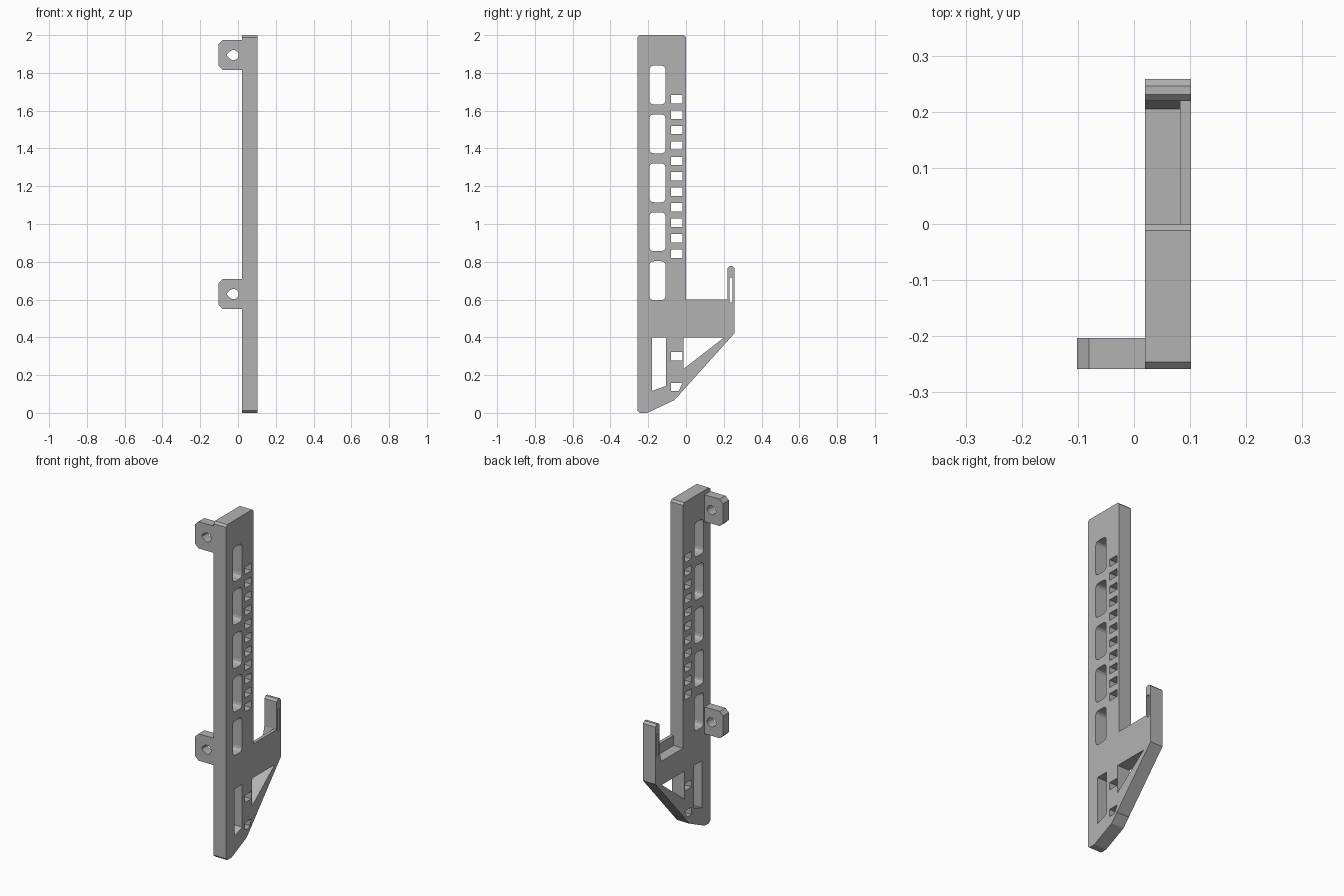
import bpy, bmesh, math
from mathutils import Matrix, Vector

cube = bpy.data.objects.get("Cube")
if cube:
    bpy.data.objects.remove(cube)

grey = bpy.data.materials.new("plain grey")
grey.use_nodes = True
grey.diffuse_color = (0.45, 0.45, 0.45, 1)
grey.node_tree.nodes["Principled BSDF"].inputs["Base Color"].default_value = (0.45, 0.45, 0.45, 1)

# Sketch planes: columns say where sketch x, sketch y and depth point
SIDE = Matrix(((0, 0, 1, 0), (1, 0, 0, 0), (0, 1, 0, 0), (0, 0, 0, 1)))
FRONT = Matrix(((1, 0, 0, 0), (0, 0, -1, 0), (0, 1, 0, 0), (0, 0, 0, 1)))


def rect(x0, x1, y0, y1):
    return [(x0, y0), (x1, y0), (x1, y1), (x0, y1)]


def rounded(points, radius, steps=3):
    """Replace each corner by a short arc."""
    out = []
    for i, p in enumerate(points):
        p = Vector(p)
        a = p + (Vector(points[i - 1]) - p).normalized() * radius
        b = p + (Vector(points[(i + 1) % len(points)]) - p).normalized() * radius
        for k in range(steps + 1):
            t = k / steps
            out.append(a * (1 - t) ** 2 + p * 2 * t * (1 - t) + b * t * t)
    return out


def plate(name, loops, plane, near, far):
    """Extrude a flat outline with holes between two depths."""
    curve = bpy.data.curves.new(name, "CURVE")
    curve.dimensions = "2D"
    curve.fill_mode = "BOTH"
    curve.extrude = (far - near) / 2
    for loop in loops:
        spline = curve.splines.new("POLY")
        spline.points.add(len(loop) - 1)
        for point, co in zip(spline.points, loop):
            point.co = (co[0], co[1], 0, 1)
        spline.use_cyclic_u = True
    temp = bpy.data.objects.new(name + " sketch", curve)
    bpy.context.collection.objects.link(temp)
    bpy.context.view_layer.update()
    mesh = bpy.data.meshes.new_from_object(temp.evaluated_get(bpy.context.evaluated_depsgraph_get()))
    bpy.data.objects.remove(temp)
    bm = bmesh.new()
    bm.from_mesh(mesh)
    bmesh.ops.remove_doubles(bm, verts=bm.verts, dist=1e-5)
    bmesh.ops.transform(bm, verts=bm.verts, matrix=plane @ Matrix.Translation((0, 0, (near + far) / 2)))
    bmesh.ops.recalc_face_normals(bm, faces=bm.faces)
    for face in bm.faces:
        face.smooth = False
    bm.to_mesh(mesh)
    bm.free()
    mesh.name = name
    mesh.materials.clear()
    mesh.materials.append(grey)
    obj = bpy.data.objects.new(name, mesh)
    bpy.context.collection.objects.link(obj)
    return obj


# Upright with the hook arm and its brace
outline = [(-0.258, 0.012), (-0.246, 0), (-0.205, 0), (-0.062, 0.067),
           (0.258, 0.423), (0.258, 0.765), (0.246, 0.777), (0.231, 0.777), (0.219, 0.765),
           (0.219, 0.6), (0, 0.6), (0, 1.988), (-0.012, 2), (-0.246, 2), (-0.258, 1.988)]
holes = [[(-0.18, 0.116), (-0.106, 0.143), (-0.106, 0.398), (-0.18, 0.398)],
         [(-0.013, 0.233), (0.2, 0.398), (-0.013, 0.398)],
         rect(0.229, 0.246, 0.585, 0.717)]
# Large rounded slots
for i in range(5):
    z = 0.7 + 0.259 * i
    holes.append(rounded(rect(-0.194, -0.108, z - 0.103, z + 0.103), 0.025))
# Row of small strap holes
for i in [0, 2] + list(range(9, 20)):
    if i > 2:
        z = 0.843 + 0.0818 * (i - 9)
    else:
        z = 0.137 + 0.0818 * i
    holes.append(rect(-0.08, -0.018, z - 0.022, z + 0.022))
upright = plate("upright_with_hook", [outline] + holes, SIDE, 0.02, 0.102)

# Recess that leaves a thin lip along one side of the hook floor
cutter = plate("hook_recess", [[(0, 0.54), (0.205, 0.54), (0.219, 0.6), (0.219, 0.65), (0, 0.65)]],
               SIDE, -0.02, 0.082)
cutter.hide_render = True
cut = upright.modifiers.new("recess", "BOOLEAN")
cut.operation = "DIFFERENCE"
cut.solver = "EXACT"
cut.object = cutter
bpy.context.view_layer.objects.active = upright
bpy.ops.object.modifier_apply(modifier="recess")
bpy.data.objects.remove(cutter)

# Mounting tabs with teardrop screw holes
for name, z in (("upper_mounting_tab", 1.894), ("lower_mounting_tab", 0.629)):
    h, c = 0.08, 0.022
    shape = [(0.02, z - h), (0.02, z + h), (c - 0.102, z + h), (-0.102, z + h - c),
             (-0.102, z - h + c), (c - 0.102, z - h)]
    drop = [(-0.024 + 0.027 * math.cos(a), z + 0.027 * math.sin(a))
            for a in (math.radians(-135 + 270 * k / 18) for k in range(19))]
    drop += [(-0.058, z + 0.005), (-0.058, z - 0.005)]
    plate(name, [shape, drop], FRONT, 0.203, 0.258)
